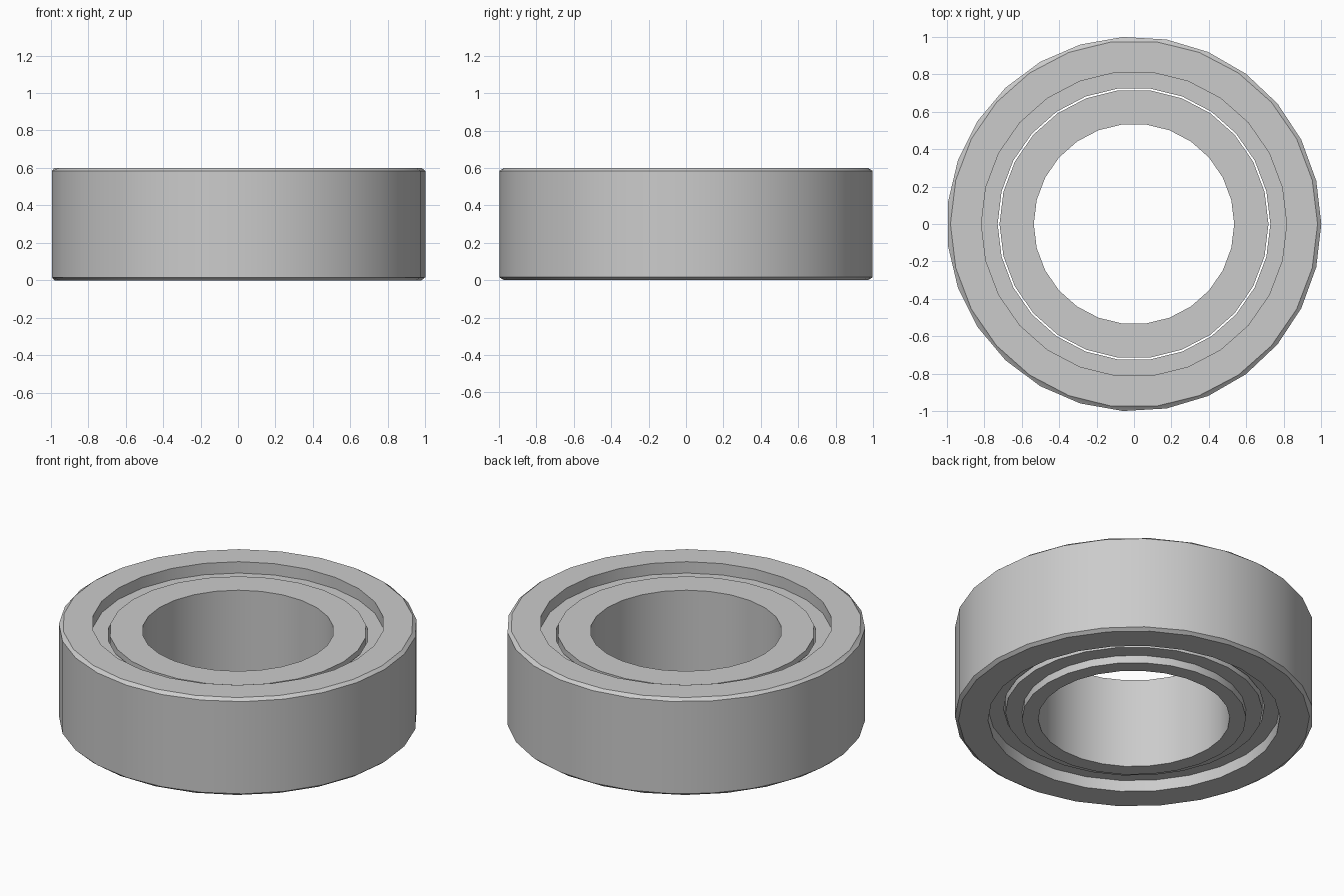
import bpy, bmesh
from math import cos, sin, pi

if "Cube" in bpy.data.objects:
    bpy.data.objects.remove(bpy.data.objects["Cube"])


def ring_part(name, profile):
    """Revolve a closed profile of (radius, z, sides) points into a ring."""
    bm = bmesh.new()
    loops = [[bm.verts.new((r * cos(2 * pi * i / n), r * sin(2 * pi * i / n), z))
              for i in range(n)] for r, z, n in profile]
    for k, a in enumerate(loops):
        b = loops[(k + 1) % len(loops)]
        na, nb = len(a), len(b)
        if na == nb:
            for i in range(na):
                j = (i + 1) % na
                bm.faces.new((a[i], a[j], b[j], b[i]))
            continue
        # differing side counts: zip the two loops with triangles
        i = j = 0
        while i < na or j < nb:
            if j >= nb or (i < na and (i + 1) / na <= (j + 1) / nb):
                bm.faces.new((a[i], a[(i + 1) % na], b[j % nb]))
                i += 1
            else:
                bm.faces.new((a[i % na], b[(j + 1) % nb], b[j]))
                j += 1
    bmesh.ops.recalc_face_normals(bm, faces=bm.faces)
    mesh = bpy.data.meshes.new(name)
    bm.to_mesh(mesh)
    bm.free()
    obj = bpy.data.objects.new(name, mesh)
    bpy.context.collection.objects.link(obj)
    bpy.ops.object.select_all(action='DESELECT')
    obj.select_set(True)
    bpy.context.view_layer.objects.active = obj
    bpy.ops.object.shade_smooth_by_angle()
    return obj


# outer race: chamfered rim, recessed shield faces above and below
ring_part("outer_race", [
    (0.98, 0.0, 26), (1.0, 0.016, 27), (1.0, 0.584, 27), (0.98, 0.6, 26),
    (0.815, 0.6, 26), (0.815, 0.53, 26), (0.728, 0.53, 26),
    (0.728, 0.07, 26), (0.815, 0.07, 26), (0.815, 0.0, 26)])

# inner race: slightly lower top, stepped collar on the underside
ring_part("inner_race", [
    (0.535, 0.0, 26), (0.626, 0.0, 26), (0.626, 0.047, 26),
    (0.718, 0.047, 26), (0.718, 0.555, 26), (0.535, 0.555, 26)])
